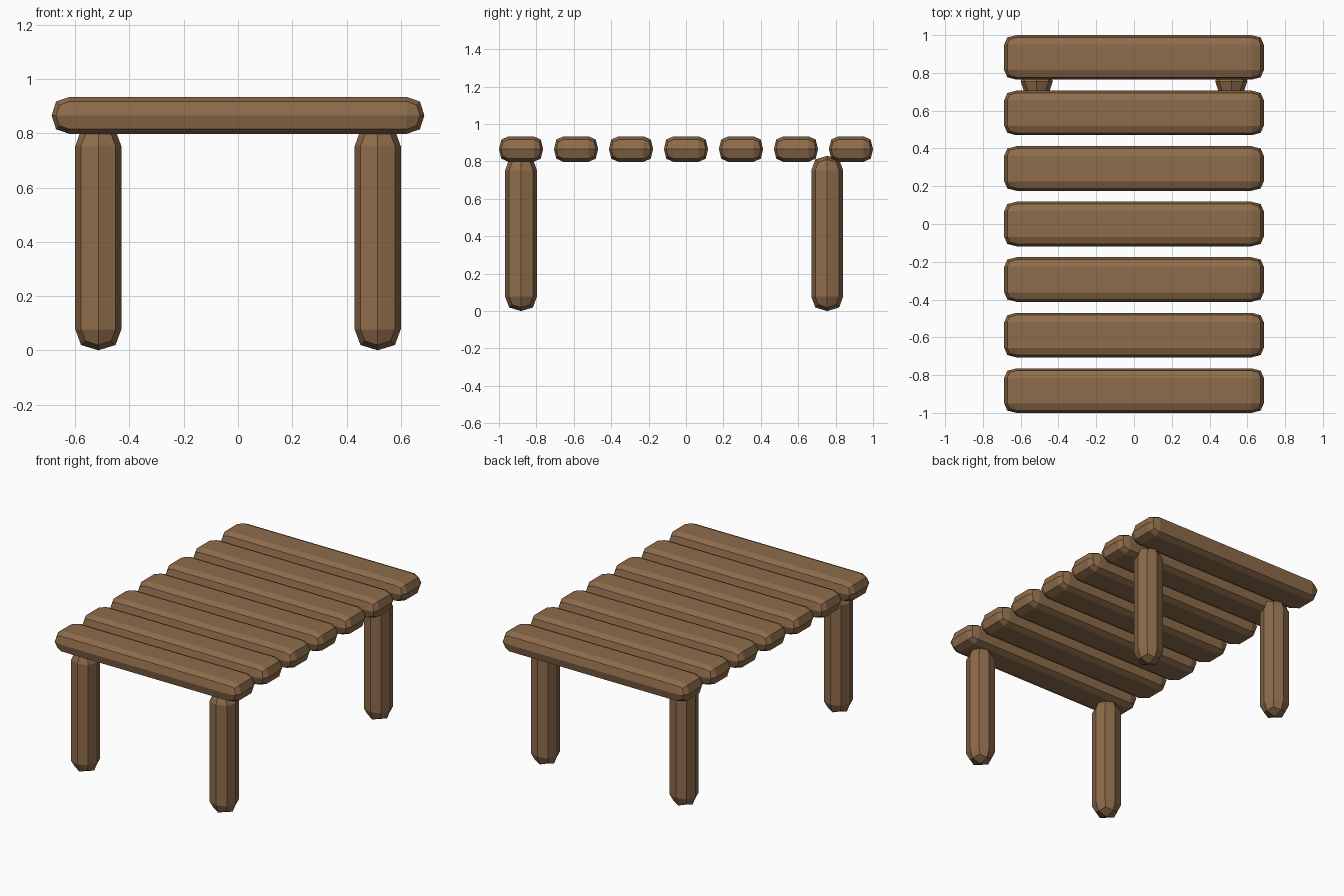
import bpy
import bmesh
from mathutils import Vector

if "Cube" in bpy.data.objects:
    bpy.data.objects.remove(bpy.data.objects["Cube"], do_unlink=True)

wood = bpy.data.materials.new("brown wood")
wood.use_nodes = True
WOOD_COLOUR = (0.27, 0.15, 0.07, 1)
wood.diffuse_color = WOOD_COLOUR
wood.node_tree.nodes["Principled BSDF"].inputs["Base Color"].default_value = WOOD_COLOUR


def rounded_beam(name, centre, half, insets):
    """Box with support loops set in from its ends, softened by one subdivision."""
    bm = bmesh.new()
    bmesh.ops.create_cube(bm, size=2)
    bmesh.ops.scale(bm, vec=half, verts=bm.verts)
    for axis, inset in enumerate(insets):
        if not inset:
            continue
        for side in (-1, 1):
            normal = Vector((0, 0, 0))
            normal[axis] = side
            bmesh.ops.bisect_plane(bm, geom=bm.verts[:] + bm.edges[:] + bm.faces[:],
                                   plane_co=normal * (half[axis] - inset), plane_no=normal)
    mesh = bpy.data.meshes.new(name)
    bm.to_mesh(mesh)
    bm.free()
    mesh.materials.append(wood)
    obj = bpy.data.objects.new(name, mesh)
    obj.location = centre
    bpy.context.collection.objects.link(obj)
    soften = obj.modifiers.new("soften", 'SUBSURF')
    soften.levels = soften.render_levels = 1
    soften.use_limit_surface = False
    return obj


# Deck planks
for i in range(-3, 4):
    rounded_beam(f"plank_{i + 4}", (0, i * 0.294, 0.866), (0.687, 0.118, 0.068), (0.13, 0.1, 0))

# Legs
for end, y in (("front", -0.882), ("back", 0.755)):
    for side, x in (("left", 0.515), ("right", -0.515)):
        rounded_beam(f"{end}_{side}_leg", (x, y, 0.415), (0.085, 0.085, 0.415), (0, 0, 0.155))
